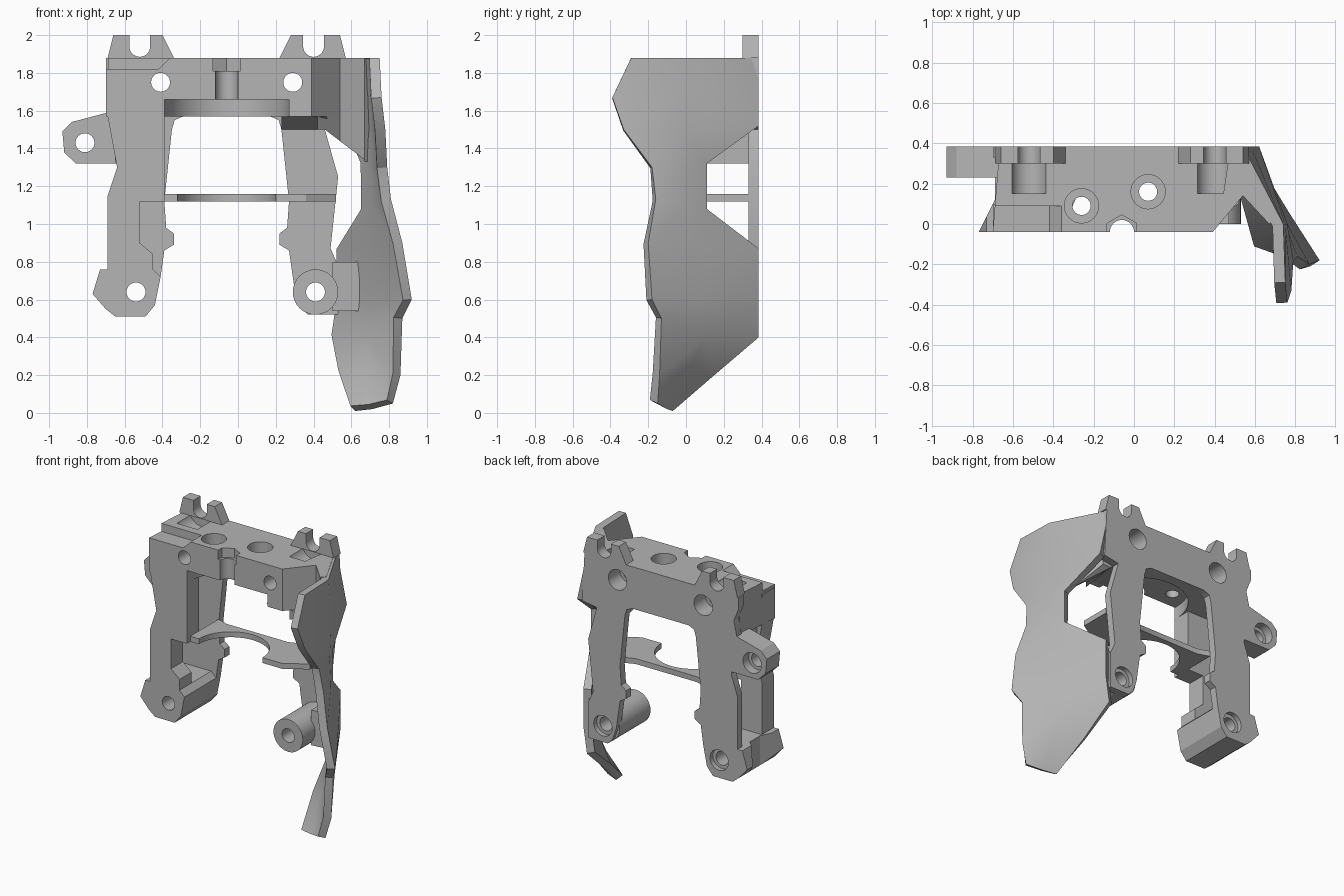
import bpy, bmesh, math

old = bpy.data.objects.get("Cube")
if old:
    bpy.data.objects.remove(old, do_unlink=True)

color = (0.46, 0.46, 0.46, 1)
grey = bpy.data.materials.new("plain_grey")
grey.use_nodes = True
grey.diffuse_color = color
grey.node_tree.nodes["Principled BSDF"].inputs["Base Color"].default_value = color

# Main planes of the frame
MID = -0.06
FRONT, PLATE, BACK = -0.04, 0.33, 0.385
TOP, UNDER = 1.88, 1.57
SCREW, SINK = 0.05, 0.075


def place(axis, u, v, w):
    return {"x": (w, u, v), "y": (u, w, v), "z": (u, v, w)}[axis]


def finish(name, bm):
    bmesh.ops.recalc_face_normals(bm, faces=bm.faces)
    mesh = bpy.data.meshes.new(name)
    bm.to_mesh(mesh)
    bm.free()
    mesh.materials.append(grey)
    obj = bpy.data.objects.new(name, mesh)
    bpy.context.collection.objects.link(obj)
    return obj


def prism(name, outline, axis, low, high):
    """Extrude a flat outline along an axis."""
    bm = bmesh.new()
    near = [bm.verts.new(place(axis, u, v, low)) for u, v in outline]
    far = [bm.verts.new(place(axis, u, v, high)) for u, v in outline]
    bm.faces.new(near)
    bm.faces.new(far)
    for i in range(len(outline)):
        bm.faces.new((near[i - 1], near[i], far[i], far[i - 1]))
    return finish(name, bm)


def circle(u, v, radius, count=32, start=0.0, sweep=math.tau):
    angles = [start + sweep * i / count for i in range(count)]
    return [(u + radius * math.cos(a), v + radius * math.sin(a)) for a in angles]


def mirrored(points):
    """Reflect points across the frame centre, in reverse order."""
    return [(MID - (u - MID), v) for u, v in reversed(points)]


def bake(obj):
    graph = bpy.context.evaluated_depsgraph_get()
    mesh = bpy.data.meshes.new_from_object(obj.evaluated_get(graph))
    obj.modifiers.clear()
    obj.data = mesh


def cut(obj, outline, axis, low=-3, high=3):
    """Subtract an extruded outline."""
    cutter = prism("cutter", outline, axis, low, high)
    cutter.hide_render = True
    mod = obj.modifiers.new("cut", "BOOLEAN")
    mod.operation = "DIFFERENCE"
    mod.object = cutter
    bake(obj)
    bpy.data.objects.remove(cutter, do_unlink=True)


def screw_hole(parts, x, z, sink_start):
    """Through hole from front to back, widened towards the rear."""
    for part in parts:
        cut(part, circle(x, z, SCREW), "y")
        cut(part, circle(x, z, SINK), "y", sink_start)


# Rear frame: the inner edge of the legs is symmetric, the outer edges differ
inner_edge = [(-0.39, 0.86), (-0.34, 0.89), (-0.34, 0.95), (-0.38, 0.98), (-0.39, 1.12),
              (-0.35, 1.5), (-0.335, 1.55), (-0.29, UNDER)]
outer_edge = [(-0.7, 1.8), (-0.66, 1.7), (-0.69, UNDER), (-0.64, 1.3), (-0.69, 1.15)]
foot_edge = [(-0.69, 0.76), (-0.73, 0.76), (-0.77, 0.63), (-0.7, 0.55), (-0.65, 0.51),
             (-0.49, 0.51), (-0.44, 0.57), (-0.41, 0.72)]
left_edge = [(0.3, 0.65), (0.33, 0.56), (0.37, 0.52), (0.53, 0.52), (0.53, 0.78),
             (0.49, 0.87), (0.53, 1.25), (0.46, 1.5), (0.58, 1.52), (0.56, TOP)]
rear_frame = prism("rear_frame", [(-0.7, TOP)] + outer_edge + foot_edge + inner_edge
                   + mirrored(inner_edge) + left_edge, "y", PLATE, BACK)

# Upper block with the round recess under it and a lowered right front corner
upper_block = prism("upper_block", [
    (-0.7, FRONT), (0.39, FRONT), (0.54, 0.14), (0.55, PLATE), (-0.67, PLATE)], "z", UNDER, TOP)
cut(upper_block, circle(MID, -0.02, 0.33, 48), "z", 1, 1.66)
cut(upper_block, circle(MID, FRONT, 0.06), "z")
cut(upper_block, circle(MID, FRONT, 0.085, 6, math.pi / 6), "z", 1.81)
cut(upper_block, [(-1, 1.82), (-0.42, 1.82), (-0.34, 1.9), (-1, 1.9)], "y", -1, 0.09)
for x, y in ((-0.26, 0.09), (0.07, 0.16)):
    cut(upper_block, circle(x, y, 0.045), "z")
    cut(upper_block, circle(x, y, 0.085), "z", 1.8)
prism("corner_wedge", [(0, UNDER), (PLATE, UNDER), (PLATE, 1.5)], "x", 0.23, 0.47)

# Solid root between the block and the side panel, with a sloped underside
panel_root = prism("panel_root", [
    (0.42, 0), (0.54, 0.14), (0.67, 0), (0.7, 0.03), (0.55, PLATE), (0.47, PLATE)], "z", 1, TOP)
cut(panel_root, [(1, 1), (1, 2), (0.38, 1.52), (0.11, 1.33), (-1, 1.33), (-1, 1)], "x")
cut(panel_root, [(0, 1), (0.67, 1), (0.67, 1.34), (0.46, 1.5), (0, 1.5)], "y")

# Paired hooks on the top edge, mirrored about the frame centre
hook_outline = [(0.22, TOP), (0.28, 2), (0.54, 2), (0.57, TOP)]
slot_x, slot_r = 0.4, 0.055
slot = ([(slot_x - slot_r, 3)] + circle(slot_x, 1.94, slot_r, 16, math.pi, math.pi)
        + [(slot_x + slot_r, 1.94), (slot_x + slot_r, 3)])
pit = circle(slot_x, 1.91, 0.09)
smooth_parts = []
for name, shape in (("left_hook", list), ("right_hook", mirrored)):
    hook = prism(name, shape(hook_outline), "y", 0.3, BACK)
    cut(hook, shape(slot), "y")
    cut(upper_block, shape(pit), "y", 0.15, 0.31)
    smooth_parts.append(hook)

# Right leg: front post, side wall and foot
front_post = prism("right_front_post", outer_edge + [
    (-0.69, 0.7), (-0.45, 0.7), (-0.45, 0.84), (-0.52, 0.9), (-0.52, 1.12),
    (-0.39, 1.12), (-0.39, 1.8)], "y", FRONT, 0.1)
cut(front_post, circle(-0.41, 1.75, SCREW), "y")
prism("right_side_wall", [(0.08, 1.6), (0.08, 1.32), (PLATE, 1.32), (PLATE, 1.6)],
      "x", -0.65, -0.58)
foot = prism("right_foot", foot_edge[1:] + [(-0.45, 0.76)], "y", FRONT, 0.36)
cut(foot, [(-1, -0.1), (-0.8, -0.1), (-0.69, 0.12), (-0.69, 0.24), (-0.8, 0.35), (-1, 0.35)], "z")

# Left leg: round boss and the rib that ties it to the side panel
boss = prism("left_boss", circle(0.41, 0.64, 0.12), "y", 0, 0.36)
prism("left_rib", [(0.5, 0.14), (0.5, 0.37), (0.54, 0.37), (0.68, 0.16)], "z", 0.54, 0.8)

# Side ear
ear = prism("side_ear", [
    (-0.6, 1.6), (-0.69, 1.59), (-0.88, 1.54), (-0.93, 1.49), (-0.92, 1.38), (-0.86, 1.32),
    (-0.6, 1.32)], "y", 0.23, BACK)

# Screw holes
screw_hole((rear_frame, upper_block), -0.41, 1.75, 0.25)
screw_hole((rear_frame, upper_block), 0.29, 1.75, 0.25)
screw_hole((rear_frame, foot), -0.54, 0.64, 0.35)
screw_hole((rear_frame, boss), 0.41, 0.64, 0.35)
screw_hole((ear,), -0.81, 1.43, 0.32)

# Thin cross plate with an arc open to the front
cross_plate = prism("cross_plate", [
    (-0.39, 0), (0.36, 0), (0.52, 0.1), (0.52, PLATE), (0.28, PLATE), (0.2, 0.3), (-0.3, 0.3),
    (-0.39, PLATE)], "z", 1.12, 1.16)
cut(cross_plate, circle(MID, 0, 0.26, 48), "z")

# Faceted side panel: rear, middle and front edges from top to bottom
rear_edge = [(0.54, BACK, TOP), (0.58, BACK, 1.7), (0.62, BACK, 1.52), (0.7, 0.11, 1.32),
             (0.7, 0.11, 1.08), (0.57, BACK, 0.87), (0.57, BACK, 0.6), (0.54, BACK, 0.4),
             (0.57, 0.15, 0.2), (0.62, -0.07, 0.01)]
middle_edge = [(0.74, 0, TOP), (0.75, 0, 1.7), (0.76, 0, 1.5), (0.75, 0, 1.3), (0.76, 0, 1.1),
               (0.74, 0.05, 0.9), (0.76, 0.07, 0.6), (0.72, 0.1, 0.4), (0.71, 0, 0.2),
               (0.71, -0.1, 0.02)]
front_edge = [(0.75, -0.29, TOP), (0.76, -0.39, 1.67), (0.78, -0.33, 1.5), (0.79, -0.18, 1.3),
              (0.81, -0.16, 1.13), (0.87, -0.2, 0.9), (0.92, -0.18, 0.6), (0.87, -0.13, 0.5),
              (0.86, -0.14, 0.2), (0.82, -0.15, 0.05)]
bm = bmesh.new()
edges = [[bm.verts.new(p) for p in edge] for edge in (rear_edge, middle_edge, front_edge)]
for a, b in zip(edges, edges[1:]):
    for i in range(len(a) - 1):
        bm.faces.new((a[i], b[i], b[i + 1], a[i + 1]))
bmesh.ops.triangulate(bm, faces=bm.faces)
panel = finish("side_panel", bm)
if sum(p.normal.x for p in panel.data.polygons) < 0:
    panel.data.flip_normals()
shell = panel.modifiers.new("shell", "SOLIDIFY")
shell.thickness = 0.055
shell.offset = -1
bake(panel)

# Smooth the round walls, keep hard edges
smooth_parts += [rear_frame, upper_block, front_post, foot, boss, ear, cross_plate, panel]
bpy.ops.object.select_all(action="DESELECT")
for obj in smooth_parts:
    obj.select_set(True)
    bpy.context.view_layer.objects.active = obj
bpy.ops.object.shade_smooth_by_angle(angle=math.radians(25))
